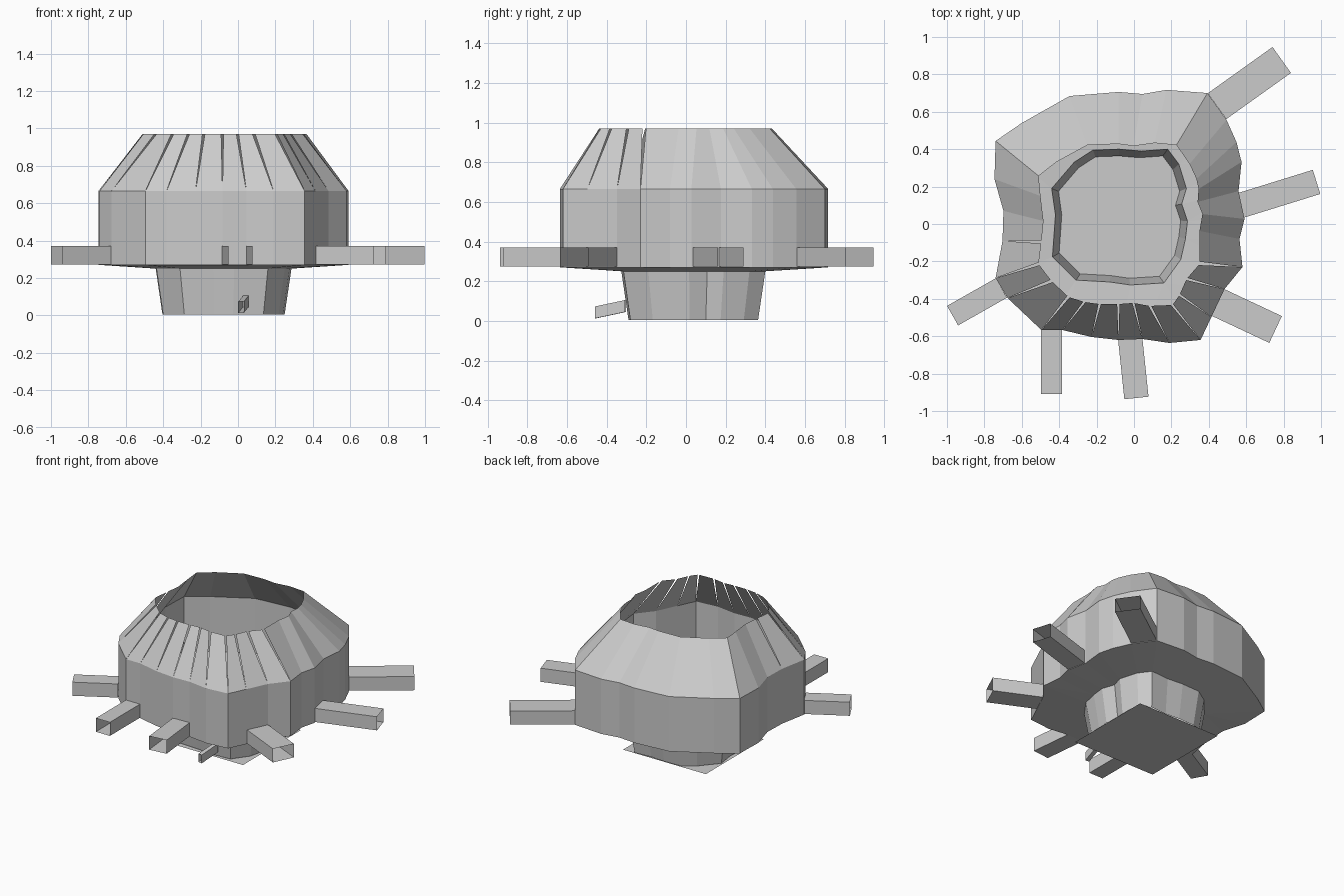
import bpy, bmesh
from mathutils import Vector

if "Cube" in bpy.data.objects:
    bpy.data.objects.remove(bpy.data.objects["Cube"])

# irregular wall outline and the matching outline of the top opening (x, y, clockwise)
WALL = [(-.74, .444), (-.60, .54), (-.345, .684), (-.083, .706), (.045, .695), (.174, .717),
        (.393, .70), (.495, .556), (.548, .438), (.575, .332), (.559, .176), (.591, .027),
        (.564, -.08), (.58, -.23), (.484, -.348), (.414, -.497), (.356, -.62), (.19, -.636),
        (.045, -.615), (-.083, -.62), (-.227, -.604), (-.382, -.567), (-.495, -.567),
        (-.676, -.396), (-.74, -.289), (-.703, -.09), (-.698, .07), (-.746, .24)]
RIM = [(-.51, .257), (-.414, .332), (-.249, .422), (-.083, .428), (-.003, .417), (.11, .433),
       (.227, .422), (.297, .321), (.334, .241), (.345, .187), (.34, .118), (.366, .053),
       (.35, -.037), (.35, -.214), (.281, -.294), (.243, -.38), (.206, -.433), (.083, -.438),
       (-.003, -.422), (-.083, -.428), (-.184, -.428), (-.265, -.417), (-.35, -.39),
       (-.441, -.305), (-.51, -.214), (-.495, -.096), (-.484, .016), (-.50, .15)]
NECK = [(-.44, .19), (-.32, .33), (-.22, .395), (-.08, .40), (.04, .39), (.18, .40), (.24, .32),
        (.28, .19), (.255, .107), (.286, .016), (.275, -.08), (.25, -.19), (.16, -.315),
        (-.02, -.326), (-.13, -.31), (-.31, -.30), (-.436, -.176), (-.42, .05)]


def finish(name, bm):
    bmesh.ops.recalc_face_normals(bm, faces=bm.faces)
    me = bpy.data.meshes.new(name)
    bm.to_mesh(me)
    bm.free()
    ob = bpy.data.objects.new(name, me)
    bpy.context.collection.objects.link(ob)
    return ob


def ring(bm, pts, z):
    vs = [bm.verts.new((x, y, z)) for x, y in pts]
    es = [bm.edges.new((vs[i - 1], vs[i])) for i in range(len(vs))]
    return vs, es


def band(bm, a, b):
    for i in range(len(a)):
        bm.faces.new((a[i - 1], a[i], b[i], b[i - 1]))


# vertical body wall
bm = bmesh.new()
band(bm, ring(bm, WALL, .27)[0], ring(bm, WALL, .665)[0])
finish("body_wall", bm)

# sloping shoulder of panels; the front and side panels part in narrow slits
bm = bmesh.new()
n = len(WALL)
slits = set(range(13, 26))
for i in range(n):
    j = (i + 1) % n
    p, q = Vector(RIM[i]), Vector(RIM[j])
    a = p.lerp(q, .07) if i in slits else p
    b = q.lerp(p, .07) if j in slits else q
    bm.faces.new([bm.verts.new(c) for c in (
        (*WALL[i], .665), (*WALL[j], .665), (*b, .97), (*a, .97))])
bmesh.ops.remove_doubles(bm, verts=bm.verts, dist=.0005)
finish("shoulder_panels", bm)

# flange under the body, running in to the neck
bm = bmesh.new()
outer, inner = ring(bm, WALL, .27)[1], ring(bm, NECK, .25)[1]
bmesh.ops.bridge_loops(bm, edges=outer + inner)
finish("under_flange", bm)

# tapering neck
bm = bmesh.new()
low = [(-.08 + (x + .08) * .9, .035 + (y - .035) * .9) for x, y in NECK]
band(bm, ring(bm, low, .005)[0], ring(bm, NECK, .25)[0])
finish("neck", bm)

# square floor plate
bm = bmesh.new()
bm.faces.new([bm.verts.new((x, y, 0)) for x, y in
              ((-.41, -.30), (.25, -.30), (.25, .36), (-.41, .36))])
finish("floor_plate", bm)


def duct(name, start, end, width, height):
    """Open rectangular tube between two centre points."""
    start, end = Vector(start), Vector(end)
    d = end - start
    side = Vector((-d.y, d.x, 0)).normalized() * width / 2
    up = Vector((0, 0, height / 2))
    bm = bmesh.new()
    loops = [[bm.verts.new(c + side * s + up * u)
              for s, u in ((-1, -1), (1, -1), (1, 1), (-1, 1))] for c in (start, end)]
    band(bm, *loops)
    finish(name, bm)


# radiating open ducts
for k, (x0, y0, x1, y1, w) in enumerate([
        (.444, .63, .79, .877, .17), (.56, .096, .976, .225, .135),
        (.45, -.42, .757, -.564, .158), (-.02, -.615, .013, -.93, .13),
        (-.44, -.567, -.44, -.91, .112), (-.709, -.342, -.97, -.49, .12)]):
    duct(f"duct_{k + 1}", (x0, y0, .322), (x1, y1, .322), w, .098)

# small drain spout low on the neck
duct("drain_spout", (.042, -.305, .075), (.016, -.455, .043), .03, .06)
